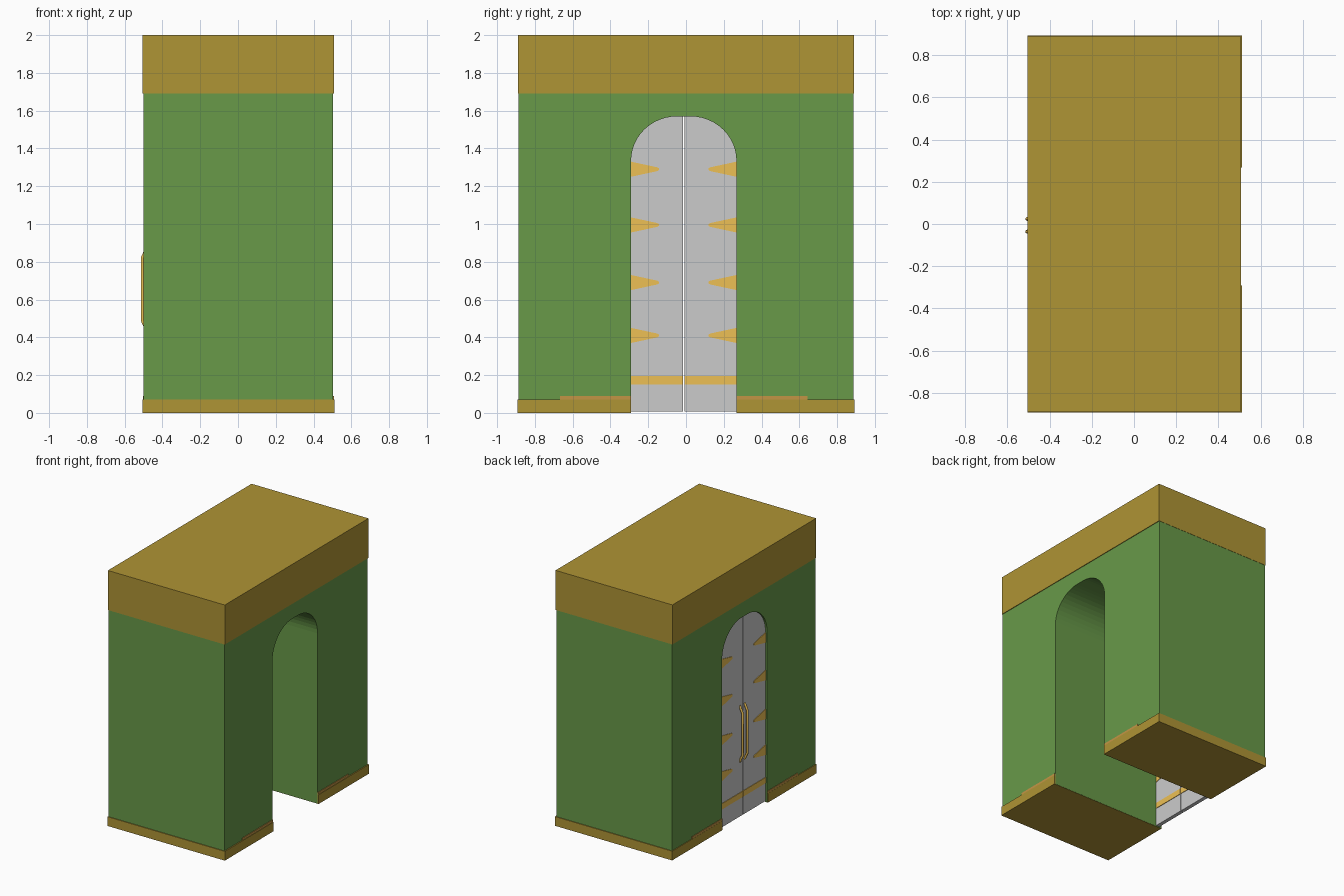
import bpy, bmesh, math

if "Cube" in bpy.data.objects:
    bpy.data.objects.remove(bpy.data.objects["Cube"])

def material(name, rgb):
    m = bpy.data.materials.new(name)
    m.diffuse_color = (*rgb, 1)
    m.use_nodes = True
    m.node_tree.nodes["Principled BSDF"].inputs["Base Color"].default_value = m.diffuse_color
    return m

GREEN = material("green_wall", (0.138, 0.32, 0.066))
BROWN = material("brown_trim", (0.43, 0.297, 0.035))
GOLD = material("gold_metal", (0.85, 0.53, 0.09))
TAN = material("tan_strip", (0.55, 0.30, 0.06))

def extrude_x(name, profile, x0, x1, mat=None):
    """Closed (y, z) outline extruded along x."""
    bm = bmesh.new()
    face = bm.faces.new([bm.verts.new((x0, y, z)) for y, z in profile])
    out = bmesh.ops.extrude_face_region(bm, geom=[face])["geom"]
    bmesh.ops.translate(bm, vec=(x1 - x0, 0, 0),
                        verts=[g for g in out if isinstance(g, bmesh.types.BMVert)])
    bmesh.ops.recalc_face_normals(bm, faces=bm.faces)
    me = bpy.data.meshes.new(name)
    bm.to_mesh(me)
    bm.free()
    ob = bpy.data.objects.new(name, me)
    bpy.context.collection.objects.link(ob)
    if mat:
        me.materials.append(mat)
    return ob

def box(name, x0, x1, y0, y1, z0, z1, mat=None):
    return extrude_x(name, [(y0, z0), (y1, z0), (y1, z1), (y0, z1)], x0, x1, mat)

# Arch outline: flat-topped with rounded shoulders
MID, HALF, SPRING, TOP, FLAT = -0.012, 0.279, 1.335, 1.57, 0.035

def quarter(side, n=12):
    """Shoulder points from the springing up to the crown."""
    return [(MID + side * (FLAT + (HALF - FLAT) * math.cos(i * math.pi / 2 / n)),
             SPRING + (TOP - SPRING) * math.sin(i * math.pi / 2 / n))
            for i in range(n + 1)]

# Wall block with the passage through it
arch = [(MID - HALF, 0.002)] + quarter(-1) + quarter(1)[::-1] + [(MID + HALF, 0.002)]
extrude_x("wall", [(-0.887, 1.69), (-0.887, 0.002)] + arch + [(0.887, 0.002), (0.887, 1.69)],
          -0.5, 0.503, GREEN)

# Top cap
box("top_cap", -0.505, 0.508, -0.889, 0.889, 1.69, 2.0, BROWN)

# Plinths and thin strips above them, either side of the passage
for side, label in ((-1, "left"), (1, "right")):
    inner = MID + side * (HALF + 0.001)
    y0, y1 = sorted((inner, side * 0.893))
    box(f"plinth_{label}", -0.505, 0.511, y0, y1, 0, 0.072, BROWN)
    y0, y1 = sorted((inner, -0.012 + side * 0.655))
    box(f"strip_front_{label}", 0.5, 0.508, y0, y1, 0.07, 0.09, TAN)
    box(f"strip_back_{label}", -0.504, -0.49, y0, y1, 0.07, 0.09, TAN)

    # Door leaf
    seam = MID + side * 0.003
    extrude_x(f"door_{label}", [(seam, 0.008), (MID + side * HALF, 0.008)] + quarter(side)
              + [(seam, TOP)], -0.485, -0.455)

    # Tapered hinge straps, showing on both door faces
    edge = MID + side * HALF
    for i, z in enumerate((0.41, 0.69, 0.995, 1.29)):
        tip = edge - side * 0.147
        extrude_x(f"hinge_{label}_{i + 1}",
                  [(edge, z - 0.04), (tip + side * 0.008, z - 0.01), (tip, z - 0.005),
                   (tip, z + 0.005), (tip + side * 0.008, z + 0.01), (edge, z + 0.04)],
                  -0.489, -0.451, GOLD)

    # Kick band
    y0, y1 = sorted((seam, edge))
    box(f"kick_band_{label}", -0.489, -0.451, y0, y1, 0.15, 0.195, GOLD)

    # Bent bar handle
    cu = bpy.data.curves.new(f"handle_{label}", "CURVE")
    cu.dimensions = "3D"
    cu.bevel_depth = 0.009
    cu.bevel_resolution = 1
    cu.use_fill_caps = True
    sp = cu.splines.new("POLY")
    path = [(-0.482, 0.435), (-0.507, 0.49), (-0.507, 0.82), (-0.482, 0.875)]
    sp.points.add(len(path) - 1)
    for p, (x, z) in zip(sp.points, path):
        p.co = (x, -0.006 + side * 0.03, z, 1)
    cu.materials.append(GOLD)
    bpy.context.collection.objects.link(bpy.data.objects.new(f"handle_{label}", cu))
